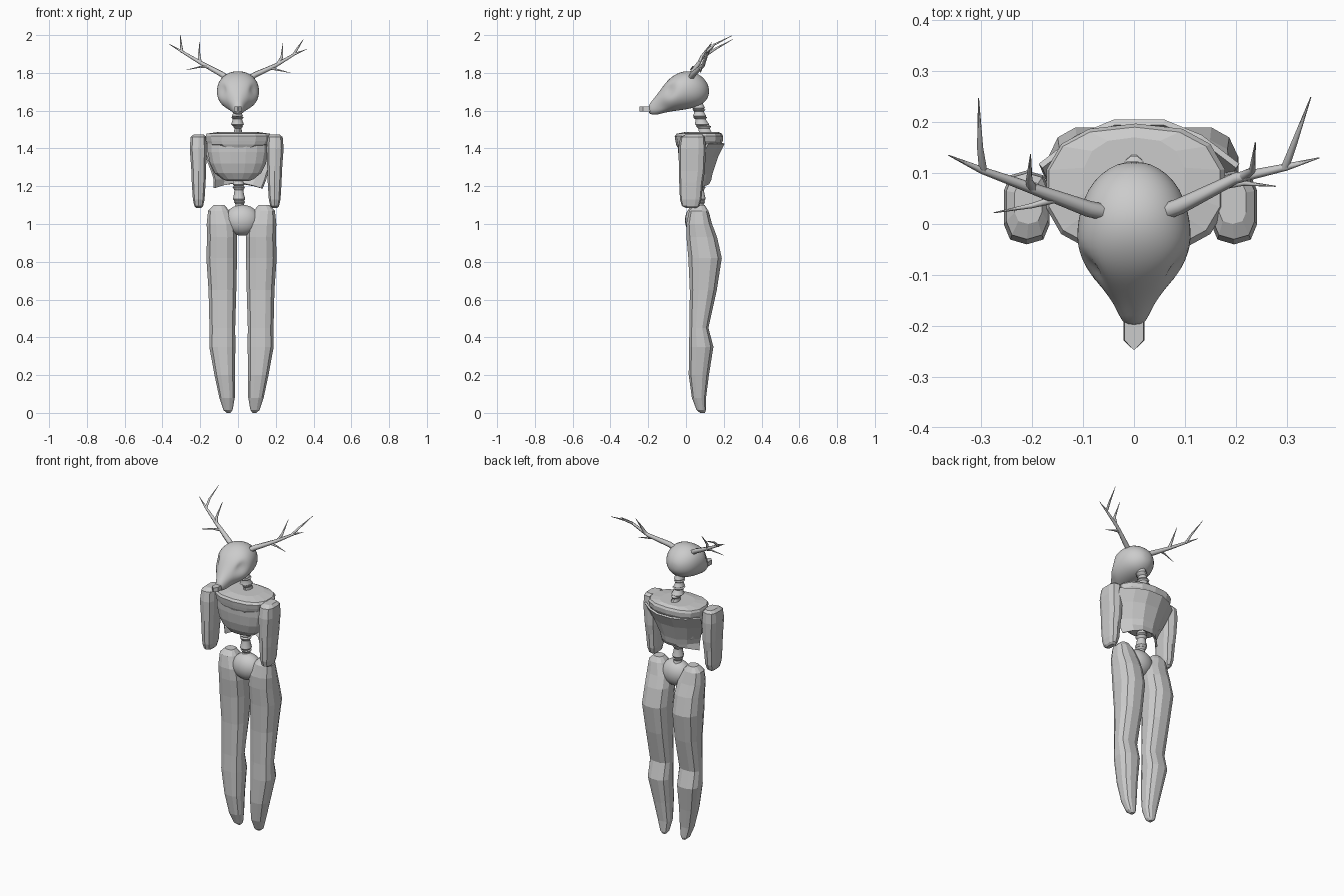
import bpy, bmesh, math
from mathutils import Vector


def make(name, bm, smooth=None):
    bmesh.ops.recalc_face_normals(bm, faces=bm.faces)
    me = bpy.data.meshes.new(name)
    bm.to_mesh(me)
    bm.free()
    ob = bpy.data.objects.new(name, me)
    bpy.context.collection.objects.link(ob)
    if smooth:
        bpy.ops.object.select_all(action='DESELECT')
        ob.select_set(True)
        bpy.context.view_layer.objects.active = ob
        bpy.ops.object.shade_smooth_by_angle(angle=math.radians(smooth))
    return ob


def skin(loops):
    """Bridge equal-sized vertex loops and cap both ends."""
    bm = bmesh.new()
    rows = [[bm.verts.new(p) for p in l] for l in loops]
    n = len(rows[0])
    for a, b in zip(rows, rows[1:]):
        for i in range(n):
            j = (i + 1) % n
            bm.faces.new((a[i], a[j], b[j], b[i]))
    bm.faces.new(rows[0])
    bm.faces.new(rows[-1])
    return bm


def oval(a0, a1, b0, b1, n, power=2.0, turn=0.5):
    """Rounded-box outline filling the box a0..a1, b0..b1."""
    pts = []
    for i in range(n):
        t = 2 * math.pi * (i + turn) / n
        c, s = math.cos(t), math.sin(t)
        u = math.copysign(abs(c) ** (2 / power), c)
        v = math.copysign(abs(s) ** (2 / power), s)
        pts.append(((a0 + a1 + (a1 - a0) * u) / 2, (b0 + b1 + (b1 - b0) * v) / 2))
    return pts


def upright(name, rings, n, power=2.0, smooth=None, mirror=None, turn=0.5):
    """Loft of rings (z, x0, x1, y0, y1); mirror = x of mirror plane."""
    loops = []
    for z, x0, x1, y0, y1 in rings:
        if mirror is not None:
            x0, x1 = 2 * mirror - x0, 2 * mirror - x1
        loops.append([(x, y, z) for x, y in oval(x0, x1, y0, y1, n, power, turn)])
    return make(name, skin(loops), smooth)


# Legs: tapered faceted trousers without feet
leg = [(1.10, -.13, -.07, .04, .10), (1.07, -.16, -.045, .015, .12),
       (1.00, -.168, -.01, 0, .14), (.93, -.166, -.003, 0, .167),
       (.82, -.17, -.003, .01, .192), (.65, -.158, -.007, .018, .165),
       (.45, -.153, -.013, .018, .12), (.35, -.154, -.012, .013, .147),
       (.20, -.126, -.015, .013, .123), (.08, -.10, -.016, .03, .107),
       (.015, -.078, -.028, .055, .106), (0, -.06, -.04, .075, .1)]
upright("leg_left", leg, 12, 2.5)
upright("leg_right", leg, 12, 2.5, mirror=.0185)

# Pelvis
bm = bmesh.new()
bmesh.ops.create_uvsphere(bm, u_segments=20, v_segments=12, radius=1)
for v in bm.verts:
    c = v.co
    v.co = (.022 + .094 * c.x, .062 + .068 * c.y, 1.02 + .082 * c.z)
make("pelvis", bm, 40)

# Arms: upper arm and stump of the forearm
arm = [(1.475, -.235, -.18, 0, .085), (1.46, -.252, -.168, -.03, .10),
       (1.40, -.257, -.164, -.04, .105), (1.28, -.248, -.168, -.037, .1),
       (1.22, -.246, -.17, -.036, .09), (1.13, -.24, -.176, -.032, .082),
       (1.095, -.232, -.184, -.022, .07), (1.085, -.222, -.195, 0, .055)]
upright("arm_left", arm, 10, 3)
upright("arm_right", arm, 10, 3, mirror=-.007)

# Chest bowl
upright("chest", [(1.228, -.06, .06, .02, .09), (1.238, -.085, .085, 0, .11),
                  (1.27, -.125, .125, -.02, .12), (1.32, -.15, .15, -.035, .13),
                  (1.38, -.163, .163, -.043, .14), (1.43, -.165, .165, -.045, .15)], 16, 2.4)

# Shoulder yoke with an overhanging rim
upright("shoulder_yoke", [(1.405, -.12, .125, -.045, .15), (1.42, -.165, .168, -.052, .185),
                          (1.44, -.172, .178, -.056, .195), (1.465, -.175, .182, -.06, .197),
                          (1.478, -.17, .172, -.05, .19), (1.488, -.10, .10, .0, .17)], 14, 2.5)

# Back plate: curved shell with two points at its lower edge
bm = bmesh.new()
cols = [-1, -.62, -.25, .25, .62, 1]
rows = [(1.43, .19, .19), (1.36, .175, .155), (1.27, .14, .125), (1.235, .13, .118)]
grid = []
for z, w, y in rows:
    grid.append([bm.verts.new((c * w + .01, y - .09 * c * c + .01, z)) for c in cols])
tips = [1.19, 1.205, 1.215, 1.215, 1.205, 1.19]
grid.append([bm.verts.new((c * .122, .115 - .07 * c * c, z)) for c, z in zip(cols, tips)])
for a, b in zip(grid, grid[1:]):
    for i in range(len(cols) - 1):
        bm.faces.new((a[i], b[i], b[i + 1], a[i + 1]))
plate = make("back_plate", bm)
solid = plate.modifiers.new("thickness", 'SOLIDIFY')
solid.thickness = .012


# Spine and neck: stacked vertebrae following the back
def vertebrae(name, joints):
    for k, (a, b, r, d) in enumerate(joints):
        a, b = Vector(a), Vector(b)
        rings = []
        for t, s in ((0, .75), (.15, 1), (.45, .8), (.7, .72), (.88, .98), (1, .7)):
            p = a.lerp(b, t)
            rings.append((p.z, p.x - r * s, p.x + r * s, p.y - d * s, p.y + d * s))
        upright(f"{name}_{k + 1}", rings, 12, 2, 35)


vertebrae("lower_spine", [((.01, .07, 1.06), (.008, .07, 1.125), .032, .034),
                          ((.006, .07, 1.12), (.004, .07, 1.205), .034, .036),
                          ((.004, .07, 1.2), (0, .07, 1.26), .032, .034)])
vertebrae("neck_bone", [((0, .11, 1.46), (0, .09, 1.525), .027, .043),
                        ((-.003, .087, 1.52), (-.003, .073, 1.57), .036, .04),
                        ((-.003, .073, 1.565), (-.003, .067, 1.61), .03, .037),
                        ((0, .067, 1.605), (0, .06, 1.67), .03, .035)])

# Skull: loft along y, eye sockets and cheek hollows pressed in
skull = [(.122, 1.685, 1.72, .018), (.112, 1.66, 1.75, .048), (.085, 1.632, 1.782, .08),
         (.05, 1.617, 1.803, .1), (.01, 1.608, 1.812, .11), (-.03, 1.602, 1.805, .114),
         (-.06, 1.598, 1.79, .111), (-.085, 1.594, 1.772, .101), (-.108, 1.59, 1.748, .084),
         (-.13, 1.584, 1.718, .063), (-.155, 1.578, 1.683, .043), (-.18, 1.578, 1.652, .029),
         (-.2, 1.588, 1.628, .018)]
loops = []
for y, z0, z1, w in skull:
    loop = []
    for x, z in oval(-w, w, z0, z1, 28, 2.1, 0):
        for sx in (-1, 1):
            for c, r, depth in (((sx * .088, -.085, 1.708), .027, .034),
                                ((sx * .06, -.12, 1.625), .03, .012)):
                d = (Vector((x, y, z)) - Vector(c)).length
                x -= sx * depth * math.exp(-(d / r) ** 2)
        loop.append((x, y, z))
    loops.append(loop)
head = make("skull", skin(loops), 60)
head.modifiers.new("soften", 'SUBSURF').levels = 1
head.modifiers["soften"].render_levels = 1

# Nose bone: small pointed block at the snout tip
bm = skin([[(-w, y, 1.595), (w, y, 1.595), (w * .9, y, 1.622), (-w * .9, y, 1.622)]
           for y, w in ((-.175, .02), (-.228, .021), (-.246, .002))])
make("nose_bone", bm)


# Antlers: tapered tubes, main beam plus tines
def tine(name, pts):
    cu = bpy.data.curves.new(name, 'CURVE')
    cu.dimensions = '3D'
    cu.bevel_depth = 1
    cu.bevel_resolution = 1
    cu.use_fill_caps = True
    sp = cu.splines.new('POLY')
    sp.points.add(len(pts) - 1)
    for q, (x, y, z, r) in zip(sp.points, pts):
        q.co = (x, y, z, 1)
        q.radius = r
    ob = bpy.data.objects.new(name, cu)
    bpy.context.collection.objects.link(ob)
    bpy.ops.object.select_all(action='DESELECT')
    ob.select_set(True)
    bpy.context.view_layer.objects.active = ob
    bpy.ops.object.convert(target='MESH')


antlers = {
    "left": [[(-.045, .02, 1.765, .016), (-.09, .03, 1.795, .016), (-.2, .07, 1.855, .011),
              (-.3, .106, 1.915, .007), (-.364, .135, 1.952, .001)],
             [(-.296, .104, 1.91, .008), (-.302, .15, 1.95, .006), (-.305, .247, 1.999, .001)],
             [(-.2, .07, 1.855, .01), (-.206, .085, 1.89, .007), (-.203, .137, 1.962, .001)],
             [(-.15, .05, 1.83, .008), (-.2, .036, 1.832, .005), (-.275, .022, 1.815, .001)]],
    "right": [[(.05, .02, 1.765, .016), (.09, .035, 1.79, .016), (.2, .09, 1.84, .011),
               (.3, .112, 1.9, .007), (.364, .13, 1.925, .001)],
              [(.296, .11, 1.897, .008), (.315, .16, 1.93, .006), (.347, .249, 1.978, .001)],
              [(.215, .094, 1.85, .01), (.232, .105, 1.885, .007), (.238, .16, 1.96, .001)],
              [(.17, .075, 1.825, .008), (.215, .08, 1.815, .005), (.278, .074, 1.8, .001)]]}
for side, tines in antlers.items():
    for k, pts in enumerate(tines):
        tine(f"antler_{side}_{'beam' if k == 0 else 'tine_' + str(k)}", pts)
